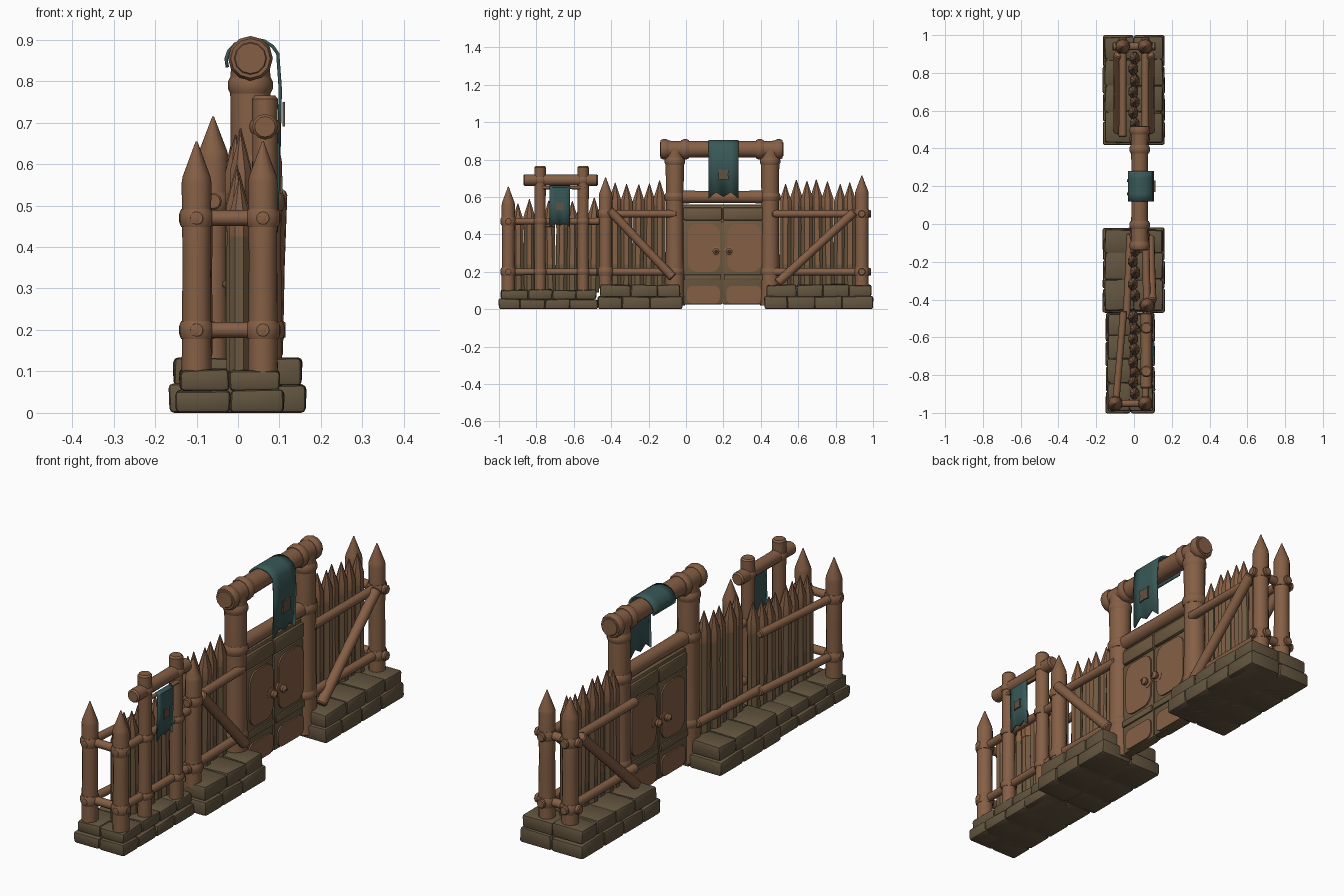
import bpy, bmesh, math, random
from mathutils import Vector, Matrix

random.seed(4)
if "Cube" in bpy.data.objects:
    bpy.data.objects.remove(bpy.data.objects["Cube"])
parts = []


def material(name, rgb):
    m = bpy.data.materials.new(name)
    m.use_nodes = True
    m.diffuse_color = (*rgb, 1)
    m.node_tree.nodes["Principled BSDF"].inputs["Base Color"].default_value = (*rgb, 1)
    return m


WOOD = material("brown_wood", (0.235, 0.115, 0.06))
OLD = material("weathered_wood", (0.15, 0.10, 0.052))
STONE = material("stone", (0.125, 0.09, 0.05))
CLOTH = material("teal_cloth", (0.04, 0.098, 0.095))
EMBLEM = material("faded_emblem", (0.12, 0.085, 0.055))
IRON = material("dark_metal", (0.09, 0.055, 0.035))


def finish(name, bm, *mats):
    bmesh.ops.recalc_face_normals(bm, faces=bm.faces)
    me = bpy.data.meshes.new(name)
    bm.to_mesh(me)
    bm.free()
    for m in mats:
        me.materials.append(m)
    ob = bpy.data.objects.new(name, me)
    bpy.context.collection.objects.link(ob)
    parts.append(ob)
    return ob


def lathe(name, a, b, profile, mat=WOOD, sides=12):
    """Turn a profile of (distance, radius) around the line from a to b."""
    a, b = Vector(a), Vector(b)
    turn = (b - a).to_track_quat('Z', 'Y')
    bm = bmesh.new()
    rings = []
    for d, r in profile:
        rings.append([bm.verts.new(a + turn @ Vector((r * math.cos(t), r * math.sin(t), d)))
                      for t in (math.tau * i / sides for i in range(sides))])
    for lo, hi in zip(rings, rings[1:]):
        for i in range(sides):
            j = (i + 1) % sides
            bm.faces.new((lo[i], lo[j], hi[j], hi[i]))
    bm.faces.new(rings[0])
    bm.faces.new(rings[-1])
    return finish(name, bm, mat)


def log(name, a, b, r, mat=WOOD):
    n = (Vector(b) - Vector(a)).length
    e = r * 0.25
    return lathe(name, a, b, [(0, r * .8), (e, r), (n * .5, r * .94), (n - e, r), (n, r * .8)], mat)


def collar(name, centre, axis, r, w=0.022):
    c, d = Vector(centre), Vector(axis) * w
    return lathe(name, c - d, c + d, [(0, r * .88), (w * .6, r), (w * 1.4, r), (w * 2, r * .88)])


def spiked_post(name, x, y, z0, z1, r=0.036):
    n = z1 - z0
    return lathe(name, (x, y, z0), (x, y, z1),
                 [(0, r), (n * .5, r * .94), (n - .1, r), (n - .085, r * .93), (n, .002)])


def box(name, lo, hi, mat, bevel=0.006, jitter=0):
    bm = bmesh.new()
    lo, hi = Vector(lo), Vector(hi)
    bmesh.ops.create_cube(bm, size=1, matrix=Matrix.Translation((lo + hi) / 2)
                          @ Matrix.Diagonal((*(hi - lo), 1)))
    for v in bm.verts:
        if v.co.z > lo.z + .001:
            v.co += Vector([random.uniform(-jitter, jitter) for _ in range(3)])
    bmesh.ops.bevel(bm, geom=bm.edges[:], offset=bevel, segments=2, affect='EDGES', profile=.5)
    return finish(name, bm, mat)


def picket(name, x, y, z0, z1, w, lean=0):
    """Flattened stake: brown faces and tip, weathered edges and bands."""
    bm = bmesh.new()
    levels = [(z0, 1), (.24, 1), (.44, .96), (z1 - .14, 1), (z1 - .09, 1), (z1, .06)]
    rings = []
    for z, s in levels:
        rings.append([bm.verts.new((x + .027 * s * math.cos(t), y + lean * (z - z0) + w * s * math.sin(t), z))
                      for t in (math.tau * (i + .5) / 8 for i in range(8))])
    for k, (lo, hi) in enumerate(zip(rings, rings[1:])):
        for i in range(8):
            j = (i + 1) % 8
            f = bm.faces.new((lo[i], lo[j], hi[j], hi[i]))
            broad = i in (3, 7)
            f.material_index = 0 if k >= 3 or (broad and k in (1, 2)) else 1
    bm.faces.new(rings[0])
    bm.faces.new(rings[-1])
    return finish(name, bm, WOOD, OLD)


def plate(name, outline, x, depth, mat):
    """Thin plate from a (y, z) outline, extruded along x."""
    bm = bmesh.new()
    f = bm.faces.new([bm.verts.new((x, y, z)) for y, z in outline])
    g = bmesh.ops.extrude_face_region(bm, geom=[f])
    bmesh.ops.translate(bm, vec=(depth, 0, 0),
                        verts=[v for v in g["geom"] if isinstance(v, bmesh.types.BMVert)])
    return finish(name, bm, mat)


def rounded(y0, y1, z0, z1, r):
    pts = []
    for k, (cy, cz) in enumerate(((y1 - r, z1 - r), (y0 + r, z1 - r), (y0 + r, z0 + r), (y1 - r, z0 + r))):
        pts += [(cy + r * math.cos(t), cz + r * math.sin(t))
                for t in (math.pi / 2 * (k + i / 4) for i in range(5))]
    return pts


def banner(name, path, y0, y1, tails):
    """Cloth strip following an (x, z) path, with a notched lower hem."""
    bm = bmesh.new()
    cols = []
    for i, tail in enumerate(tails):
        y = y0 + (y1 - y0) * i / (len(tails) - 1)
        cols.append([bm.verts.new((x, y, z)) for x, z in path]
                    + [bm.verts.new((path[-1][0] - .004, y, tail))])
    for p, q in zip(cols, cols[1:]):
        for k in range(len(p) - 1):
            bm.faces.new((p[k], q[k], q[k + 1], p[k + 1]))
    ob = finish(name, bm, CLOTH)
    ob.modifiers.new("thickness", 'SOLIDIFY').thickness = .008


def emblem(name, x, y, z, r):
    plate(name, [(y + r * (1 if i % 2 else .6) * math.cos(math.tau * i / 8),
                  z + r * (1 if i % 2 else .6) * math.sin(math.tau * i / 8)) for i in range(8)], x, .006, EMBLEM)


def stone_base(name, x0, x1, y0, y1, h, n):
    box(name + "_core", (x0 + .02, y0 + .02, 0), (x1 - .02, y1 - .02, h - .006), STONE)
    mid = (x0 + x1) / 2
    for row, (za, zb, inset) in enumerate(((0, h * .52, 0), (h * .5, h, .01))):
        cuts = [y0 + inset + (y1 - y0 - 2 * inset) * (i + (.3 * (row - .5) if 0 < i < n else 0)) / n
                for i in range(n + 1)]
        for ya, yb in zip(cuts, cuts[1:]):
            for xa, xb in ((x0 + inset, mid), (mid, x1 - inset)):
                box(name + "_block", (xa, ya, za), (xb, yb, zb), STONE, .011, .004)


# Stone footings
stone_base("front_footing", -.15, .11, -1, -.47, .105, 4)
stone_base("middle_footing", -.165, .163, -.47, -.02, .13, 3)
stone_base("rear_footing", -.165, .163, .42, 1, .13, 4)

# Gate frame
GX = .03
for y in (-.06, .45):
    lathe("gate_post", (GX, y, .02), (GX, y, .86),
          [(0, .054), (.3, .048), (.55, .047), (.78, .049), (.84, .045)])
    for z in (.2, .6):
        collar("gate_post_collar", (GX, y, z), (0, 0, 1), .055)
    collar("gate_post_head", (GX, y, .79), (0, 0, 1), .054)
log("gate_top_beam", (GX, -.14, .855), (GX, .52, .855), .046)
for y in (-.115, -.005, .395, .495):
    collar("beam_collar", (GX, y, .855), (0, 1, 0), .054)
log("gate_crossbar", (GX, -.04, .6), (GX, .43, .6), .034)

# Double door with panels and knobs on both sides
box("door_core", (.012, -.02, .03), (.042, .42, .56), OLD)
for y0, y1, s in ((-.015, .193, 1), (.197, .415, -1)):
    box("door_leaf", (.005, y0, .025), (.05, y1, .47), OLD)
    box("door_top_plank", (.0, y0, .475), (.055, y1, .545), OLD, .01)
    for x in (-.002, .049):
        plate("door_panel", rounded(y0 + .025, y1 - .012, .2, .455, .05), x, .008, WOOD)
        plate("door_foot_panel", rounded(y0 + .02, y1 - .012, .03, .125, .03), x, .008, WOOD)
    for x in (-.004, .05):
        box("door_band", (x, y0 + .005, .155), (x + .009, y1 - .005, .185), OLD, .003)
for y in (.16, .23):
    for x, d in ((.05, 1), (.005, -1)):
        lathe("door_knob", (x, y, .31), (x + d * .04, y, .31),
              [(0, .026), (.008, .026), (.012, .012), (.02, .018), (.03, .018), (.038, .008)])
        lathe("door_knob_tip", (x + d * .036, y, .31), (x + d * .042, y, .31), [(0, .009), (.006, .006)], IRON)

# Rear fence: corner posts, rails and braces on both sides
for s in (1, -1):
    x = .06 * s
    spiked_post("rear_corner_post", x, .94, .11, .715, .037)
    for z in (.2, .51):
        log("rear_rail", (x, .46, z), (x, .99, z), .021)
        collar("rear_post_collar", (x, .94, z), (0, 0, 1), .043)
    log("rear_brace", (x + s * .025, .49, .14), (x + s * .025, .9, .52), .024)
for z in (.2, .51):
    log("rear_end_rail", (-.115, .94, z), (.115, .94, z), .021)
for i in range(7):
    picket("rear_picket", .004 * (-1) ** i, .53 + .058 * i, .11, .685 + random.uniform(-.02, .02), .034,
           random.uniform(-.015, .015))

# Middle fence
spiked_post("middle_post", .07, -.43, .11, .705)
for z in (.2, .51):
    log("middle_rail", (.07, -.48, z), (.06, -.05, z), .021)
    collar("middle_post_collar", (.07, -.43, z), (0, 0, 1), .043)
log("middle_back_rail", (-.04, -.5, .2), (-.02, -.05, .2), .02)
log("middle_brace", (.095, -.41, .53), (.085, -.07, .17), .024)
for i in range(5):
    picket("middle_picket", .006 * (-1) ** i, -.38 + .06 * i, .11, .685 + random.uniform(-.02, .02), .034,
           random.uniform(-.015, .015))

# Front fence
for x, xe in ((-.1, -.055), (.06, .065)):
    spiked_post("front_corner_post", x, -.95, .09, .655)
    for z in (.2, .47):
        log("front_rail", (x, -.99, z), (xe, -.46, z), .019)
        collar("front_post_collar", (x, -.95, z), (0, 0, 1), .042)
for z in (.2, .47):
    log("front_end_rail", (-.14, -.95, z), (.1, -.95, z), .02)
for i in range(8):
    picket("front_picket", .003 * (-1) ** i, -.895 + .057 * i, .09, .58 + random.uniform(-.03, .02), .033,
           random.uniform(-.03, .03))

# Small banner frame
for y in (-.78, -.55):
    log("frame_post", (.065, y, .09), (.065, y, .765), .031)
    for z in (.2, .47, .69):
        collar("frame_collar", (.065, y, z), (0, 0, 1), .037, .016)
log("frame_beam", (.065, -.87, .69), (.065, -.47, .69), .031)
log("banner_rod", (.085, -.79, .65), (.085, -.54, .65), .009)

# Banners
over = [(.035 + .068 * math.cos(t), .85 + .056 * math.sin(t))
        for t in (math.pi * (1.1 - i / 8) for i in range(9))]
banner("gate_banner", over + [(.106, .78)], .12, .28, (.59, .625, .6, .625, .59))
emblem("gate_banner_emblem", .107, .2, .72, .042)
banner("small_banner", [(.085, .662), (.1, .65), (.1, .55)], -.73, -.62, (.435, .46, .445, .46, .435))
emblem("small_banner_emblem", .101, -.675, .55, .03)

# Smooth shading with sharp creases kept
bpy.ops.object.select_all(action='DESELECT')
for ob in parts:
    ob.select_set(True)
bpy.context.view_layer.objects.active = parts[0]
bpy.ops.object.shade_smooth_by_angle(angle=math.radians(35))
